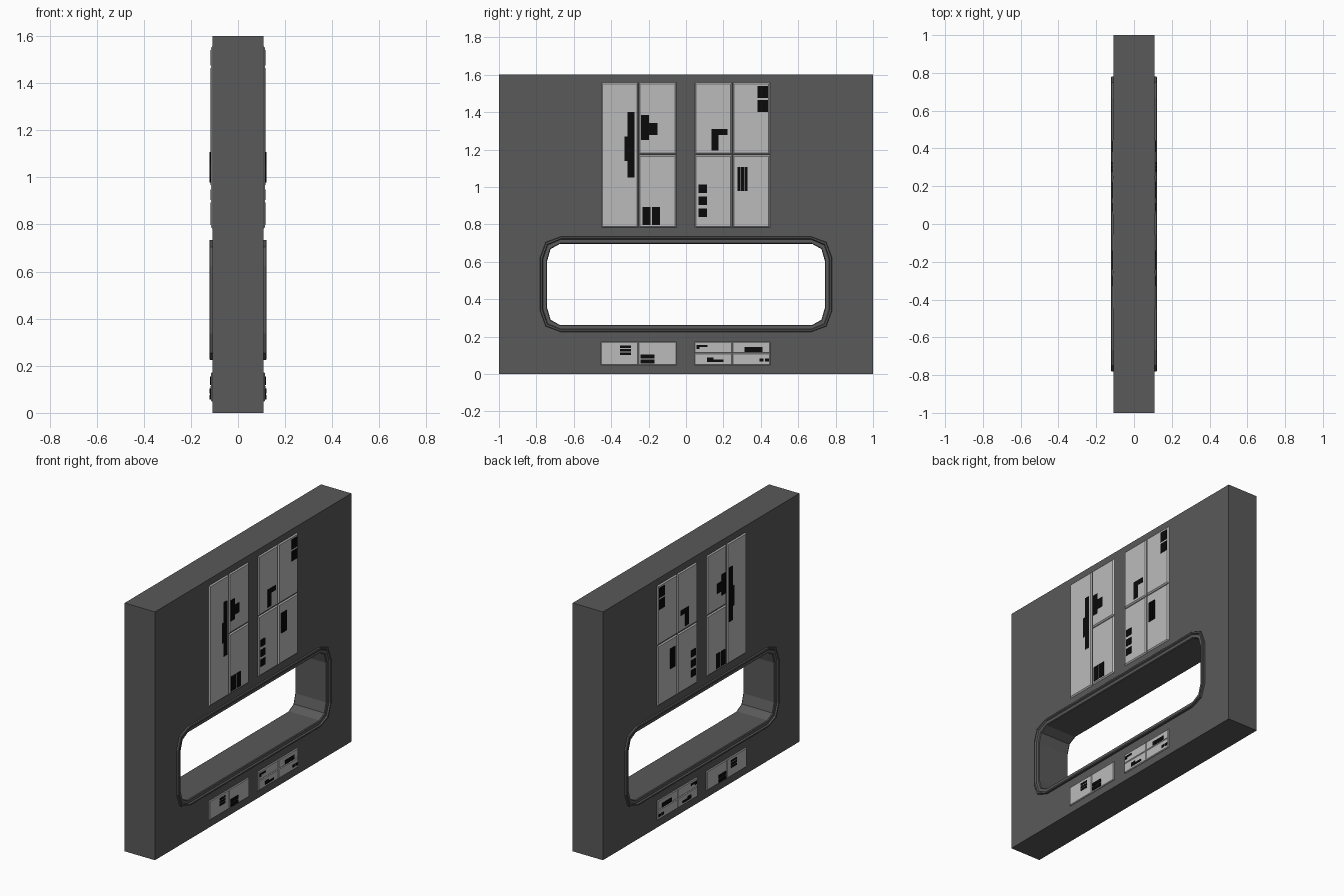
import bpy, bmesh
from mathutils import Vector

if "Cube" in bpy.data.objects:
    bpy.data.objects.remove(bpy.data.objects["Cube"])


def material(name, v):
    m = bpy.data.materials.new(name)
    m.diffuse_color = (v, v, v, 1)
    m.use_nodes = True
    m.node_tree.nodes["Principled BSDF"].inputs["Base Color"].default_value = m.diffuse_color
    return m


DARK = material("dark_grey", 0.1)
LIGHT = material("light_grey", 0.5)
BLACK = material("black", 0.003)
WALL_X = 0.108


def finish(name, bm, mat, mirror=False):
    bmesh.ops.recalc_face_normals(bm, faces=bm.faces[:])
    me = bpy.data.meshes.new(name)
    bm.to_mesh(me)
    bm.free()
    me.materials.append(mat)
    ob = bpy.data.objects.new(name, me)
    bpy.context.collection.objects.link(ob)
    if mirror:
        ob.modifiers.new("both_sides", 'MIRROR').use_axis[0] = True
    return ob


def window_loop(hy, z0, z1, cut, mid):
    """Rounded rectangle in YZ with two-segment corners."""
    c = [(cut[0], 0), mid, (0, cut[1])]
    quad = []
    for sy, zz, dz, order in ((1, z1, -1, c), (1, z0, 1, c[::-1]),
                              (-1, z0, 1, c), (-1, z1, -1, c[::-1])):
        quad += [(sy * (hy - a), zz + dz * b) for a, b in order]
    return quad


OUTER = window_loop(0.78, 0.225, 0.735, (0.112, 0.112), (0.03, 0.03))
INNER = window_loop(0.742, 0.262, 0.696, (0.068, 0.09), (0.018, 0.028))


def blend(t):
    return [(a[0] + (b[0] - a[0]) * t, a[1] + (b[1] - a[1]) * t)
            for a, b in zip(OUTER, INNER)]


# wall slab with window opening
bm = bmesh.new()
edges = []
for pts in ([(-1, 0), (1, 0), (1, 1.6), (-1, 1.6)], blend(0.6)):
    vs = [bm.verts.new((-WALL_X, y, z)) for y, z in pts]
    edges += [bm.edges.new((vs[i], vs[i - 1])) for i in range(len(vs))]
bmesh.ops.triangle_fill(bm, edges=edges, use_beauty=True)
ext = bmesh.ops.extrude_face_region(bm, geom=bm.faces[:], use_keep_orig=True)
bmesh.ops.translate(bm, vec=Vector((2 * WALL_X, 0, 0)),
                    verts=[g for g in ext["geom"] if isinstance(g, bmesh.types.BMVert)])
finish("wall", bm, DARK)

# window frame: closed stepped profile swept round the opening
half = [(0.0, 0.10), (0.0, 0.119), (0.08, 0.122), (0.3, 0.122),
        (0.42, 0.113), (0.9, 0.113), (1.0, 0.108)]
profile = half + [(t, -x) for t, x in reversed(half)]
bm = bmesh.new()
rings = [[bm.verts.new((x, y, z)) for y, z in blend(t)] for t, x in profile]
for r in range(len(rings)):
    a, b = rings[r - 1], rings[r]
    for i in range(len(a)):
        bm.faces.new((a[i - 1], a[i], b[i], b[i - 1]))
finish("window_frame", bm, DARK)


def plates(name, rects, x_out, bevel, mat):
    """Thin raised boxes (y0, y1, z0, z1) on both wall faces."""
    bm = bmesh.new()
    for y0, y1, z0, z1 in rects:
        vs = bmesh.ops.create_cube(bm, size=1)["verts"]
        for v in vs:
            v.co = (x_out if v.co.x > 0 else 0.1,
                    y1 if v.co.y > 0 else y0,
                    z1 if v.co.z > 0 else z0)
        if bevel:
            rim = {e for v in vs for e in v.link_edges
                   if all(w.co.x > WALL_X for w in e.verts)}
            bmesh.ops.bevel(bm, geom=list(rim), offset=bevel, segments=1,
                            affect='EDGES')
    return finish(name, bm, mat, True)


# light panels
plates("upper_panels", [
    (-0.455, -0.254, 0.78, 1.56),
    (-0.254, -0.05, 0.78, 1.172), (-0.254, -0.05, 1.172, 1.56),
    (0.045, 0.248, 0.78, 1.172), (0.045, 0.248, 1.172, 1.56),
    (0.248, 0.451, 0.78, 1.172), (0.248, 0.451, 1.172, 1.56)], 0.115, 0.009, LIGHT)
plates("lower_panels", [
    (-0.455, -0.254, 0.048, 0.172), (-0.254, -0.05, 0.048, 0.172),
    (0.045, 0.248, 0.048, 0.112), (0.045, 0.248, 0.112, 0.172),
    (0.248, 0.451, 0.048, 0.112), (0.248, 0.451, 0.112, 0.172)], 0.115, 0.004, LIGHT)

# black detail blocks
plates("stepped_bar", [(-0.313, -0.275, 1.05, 1.40), (-0.329, -0.313, 1.14, 1.27)],
       0.117, 0, BLACK)
plates("tee_block", [(-0.24, -0.198, 1.25, 1.385), (-0.198, -0.152, 1.278, 1.342)],
       0.117, 0, BLACK)
plates("corner_block", [(0.136, 0.174, 1.195, 1.31), (0.174, 0.222, 1.278, 1.31)],
       0.117, 0, BLACK)
plates("twin_bars", [(y, y + 0.043, 0.797, 0.893) for y in (-0.233, -0.182)],
       0.117, 0, BLACK)
plates("twin_squares", [(0.382, 0.439, z, z + 0.064) for z in (1.40, 1.476)],
       0.117, 0, BLACK)
plates("triple_squares", [(0.067, 0.112, z, z + 0.046) for z in (0.84, 0.903, 0.968)],
       0.117, 0, BLACK)
plates("vertical_slats", [(y, y + 0.015, 0.979, 1.107) for y in (0.276, 0.295, 0.314)],
       0.12, 0, BLACK)
plates("lower_slats", [(-0.353, -0.294, z, z + 0.013) for z in (0.102, 0.12, 0.139)],
       0.117, 0, BLACK)
plates("lower_bars", [(-0.243, -0.168, z, z + 0.021) for z in (0.056, 0.083)],
       0.12, 0, BLACK)
plates("lower_details", [
    (0.056, 0.115, 0.144, 0.155), (0.056, 0.072, 0.134, 0.144),
    (0.313, 0.409, 0.118, 0.144),
    (0.112, 0.20, 0.064, 0.077), (0.112, 0.147, 0.077, 0.088),
    (0.393, 0.414, 0.067, 0.083), (0.422, 0.444, 0.067, 0.083)], 0.118, 0, BLACK)
